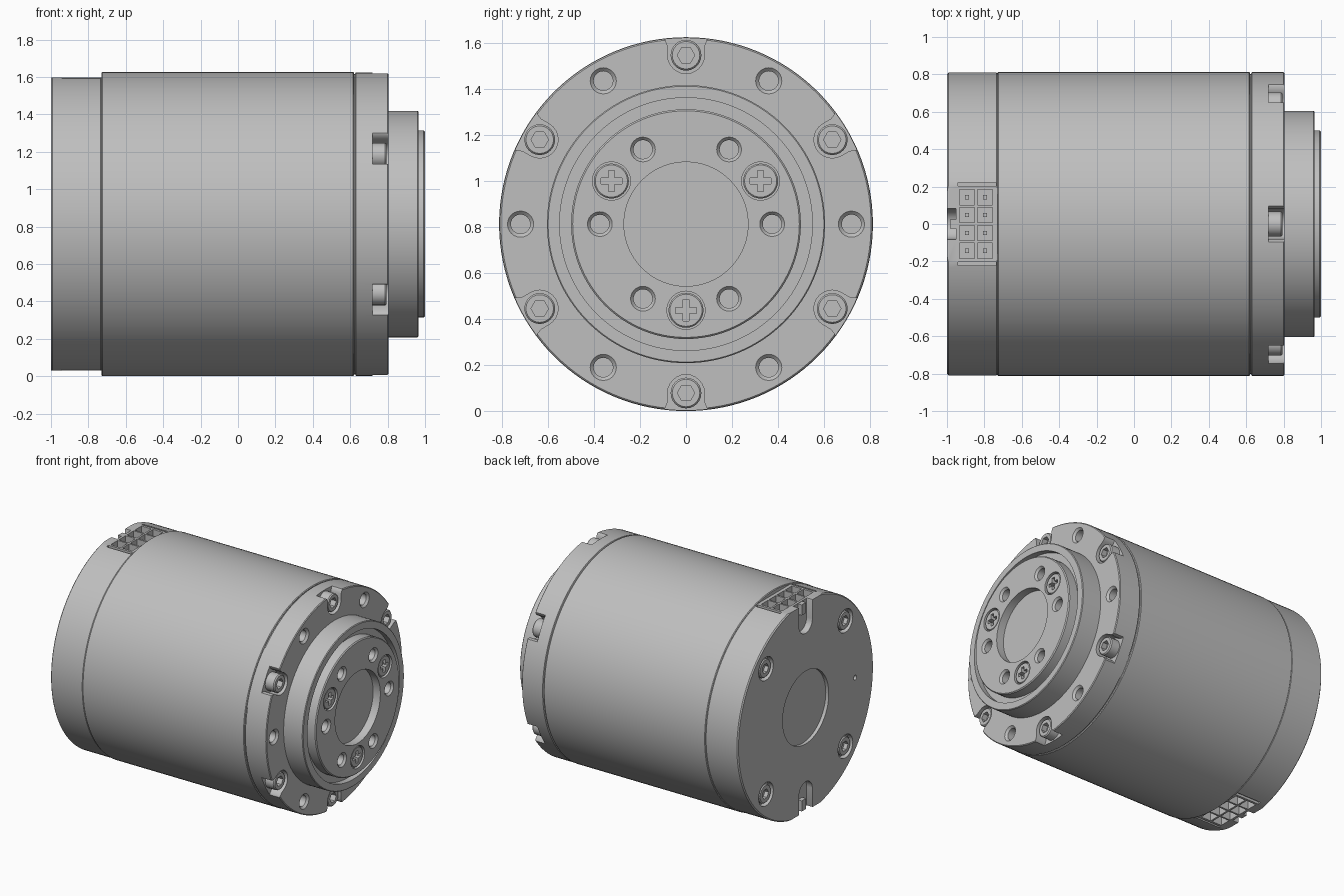
import bpy, bmesh, math
from math import sin, cos, pi, radians

if "Cube" in bpy.data.objects:
    bpy.data.objects.remove(bpy.data.objects["Cube"])

R = 0.8135            # body radius; the axis runs along x at height R
grey = bpy.data.materials.new("plain grey")
grey.diffuse_color = (0.52, 0.52, 0.52, 1)
grey.use_nodes = True
grey.node_tree.nodes["Principled BSDF"].inputs["Base Color"].default_value = grey.diffuse_color


def loft(bm, rings):
    """Skin a list of equal vertex rings and cap both ends."""
    rings = [[bm.verts.new(p) for p in ring] for ring in rings]
    n = len(rings[0])
    for a, b in zip(rings, rings[1:]):
        for i in range(n):
            j = (i + 1) % n
            bm.faces.new((a[i], a[j], b[j], b[i]))
    bm.faces.new(rings[0])
    bm.faces.new(rings[-1])


def lathe(bm, profile, centres=((0, 0),), steps=24):
    """Turn an (x, radius) profile about x at each (y, z) centre."""
    for cy, cz in centres:
        loft(bm, [[(x, cy + r * cos(2 * pi * i / steps), cz + r * sin(2 * pi * i / steps))
                   for i in range(steps)] for x, r in profile])


def prism(bm, pts, x0, x1):
    loft(bm, [[(x, y, z) for y, z in pts] for x in (x0, x1)])


def box(bm, x0, x1, y0, y1, z0, z1):
    prism(bm, [(y0, z0), (y1, z0), (y1, z1), (y0, z1)], x0, x1)


def polar(r, start, step, n):
    return [(r * cos(radians(start + step * i)), r * sin(radians(start + step * i)))
            for i in range(n)]


def slot(bm, angle, inner, half, x0, x1):
    """Round-ended slot, open and flared at the rim."""
    outline = [(0.95, half + .03), (0.82, half + .03), (0.80, half + .01), (0.775, half)]
    arc = [(inner + half + half * cos(t), half * sin(t))
           for t in [pi / 2 + pi * i / 12 for i in range(13)]]
    pts = outline + arc + [(u, -v) for u, v in reversed(outline)]
    c, s = cos(radians(angle)), sin(radians(angle))
    prism(bm, [(u * c - v * s, u * s + v * c) for u, v in pts], x0, x1)


def part(name, build):
    bm = bmesh.new()
    build(bm)
    bmesh.ops.recalc_face_normals(bm, faces=bm.faces)
    me = bpy.data.meshes.new(name)
    bm.to_mesh(me)
    bm.free()
    me.materials.append(grey)
    ob = bpy.data.objects.new(name, me)
    ob.location.z = R
    bpy.context.collection.objects.link(ob)
    return ob


def cut(ob, *builds):
    """Subtract each built shape from the object, one after another."""
    for build in builds:
        cutter = part("cutter", build)
        cutter.hide_render = True
        mod = ob.modifiers.new("cut", 'BOOLEAN')
        mod.operation, mod.solver, mod.object = 'DIFFERENCE', 'EXACT', cutter
        dg = bpy.context.evaluated_depsgraph_get()
        me = bpy.data.meshes.new_from_object(ob.evaluated_get(dg))
        ob.modifiers.clear()
        ob.data = me
        bpy.data.objects.remove(cutter)


# Main cylindrical housing
part("main_housing", lambda bm: lathe(
    bm, [(-.73, R - .005), (-.725, R), (.615, R), (.62, R - .005)], steps=128))

# Front flange with raised collar and ring groove
flange = part("front_flange", lambda bm: lathe(
    bm, [(.62, .803), (.626, .803), (.63, R - .002), (.8, R - .002), (.805, R - .008),
         (.805, .605), (.96, .605), (.965, .6), (.965, .55), (.92, .55)], steps=128))
rim_screws = polar(.735, 30, 60, 6)


def flange_slots(bm):
    for a in range(30, 390, 60):
        slot(bm, a, .655, .08, .72, .9)


cut(flange, flange_slots, lambda bm: lathe(
    bm, [(.70, .042), (.79, .042), (.805, .057), (.9, .057)], polar(.72, 0, 60, 6)))

# Socket screws in the flange slots
screws = part("flange_screws", lambda bm: lathe(
    bm, [(.70, .067), (.787, .067), (.795, .06)], rim_screws))
cut(screws, lambda bm: lathe(bm, [(.755, .038), (.85, .038)], rim_screws, 6))

# Output disc with centre recess, threaded holes and countersinks
disc = part("output_disc", lambda bm: lathe(
    bm, [(.8, .5), (.993, .5), (1, .493), (1, .27), (.94, .27)], steps=96))
cross_screws = polar(.375, 30, 120, 3)
cut(disc, lambda bm: lathe(bm, [(.88, .041), (.985, .041), (1, .054), (1.1, .054)],
                           polar(.375, 0, 60, 6)),
    lambda bm: lathe(bm, [(.95, .083), (1.1, .083)], cross_screws, 32))

# Cross-head screws in the output disc
heads = part("cross_head_screws", lambda bm: lathe(
    bm, [(.94, .076), (.988, .076), (.994, .07)], cross_screws, 32))


def crosses(bm):
    a, b = .046, .013
    plus = [(a, -b), (a, b), (b, b), (b, a), (-b, a), (-b, b),
            (-a, b), (-a, -b), (-b, -b), (-b, -a), (b, -a), (b, -b)]
    for cy, cz in cross_screws:
        prism(bm, [(cy + y, cz + z) for y, z in plus], .955, 1.1)


cut(heads, crosses)

# Rear cap: flats above and below, recesses, slots and connector cells
FLAT = .783
cap = part("rear_cap", lambda bm: lathe(
    bm, [(-1, R - .012), (-.992, R - .004), (-.735, R - .004), (-.73, R - .008)], steps=128))
rear_screws = polar(.67, 45, 90, 4)
cells = [(x, y) for x in (-.893, -.797) for y in (.143, .048, -.048, -.143)]


def flats(bm):
    for s in (1, -1):
        box(bm, -1.1, -.6, -1, 1, *sorted((s * FLAT, s)))


def rear_face_cuts(bm):
    lathe(bm, [(-1.1, .275), (-.975, .275)], steps=64)
    lathe(bm, [(-1.1, .088), (-.96, .088)], rear_screws)
    lathe(bm, [(-1.1, .018), (-.97, .018)], [(-.59, 0)], 12)
    for a in (90, 270):
        slot(bm, a, .56, .08, -1.1, -.952)


def connector_cuts(bm):
    for s in (1, -1):
        for x, y in cells:
            box(bm, x - .041, x + .041, y - .041, y + .041, *sorted((s * .66, s * .9)))
        for y in (.212, -.212):
            box(bm, -.942, -.738, y - .01, y + .01, *sorted((s * .765, s * .9)))


cut(cap, flats, rear_face_cuts, connector_cuts)


# Connector pins and latch tabs, top and bottom
def pins(bm):
    for s in (1, -1):
        for x, y in cells:
            box(bm, x - .011, x + .011, y - .011, y + .011, *sorted((s * .65, s * .74)))
        box(bm, -.985, -.945, -.025, .025, *sorted((s * .70, s * .78)))


part("connector_pins", pins)

# Socket screws in the rear cap
rear = part("rear_screws", lambda bm: lathe(
    bm, [(-.995, .063), (-.988, .07), (-.95, .07)], rear_screws))
cut(rear, lambda bm: lathe(bm, [(-1.1, .038), (-.965, .038)], rear_screws, 6))

# Smooth round surfaces, keep the machined edges crisp
for ob in bpy.context.collection.objects:
    ob.data.shade_smooth()
    ob.data.set_sharp_from_angle(angle=radians(25))
